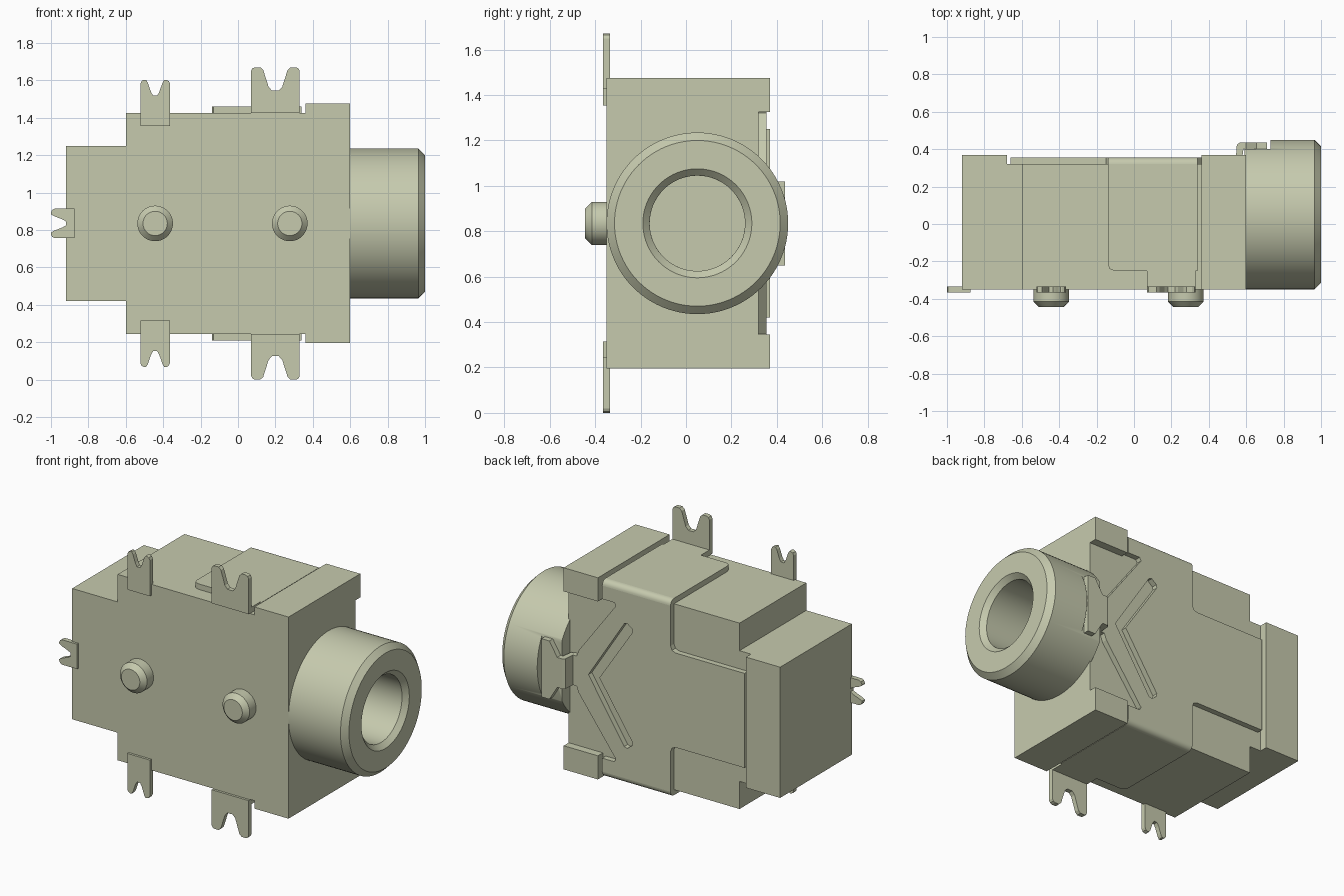
import bpy, bmesh, math
from mathutils import Vector

cube = bpy.data.objects.get("Cube")
if cube:
    bpy.data.objects.remove(cube, do_unlink=True)

mat = bpy.data.materials.new("pale olive grey")
mat.use_nodes = True
COLOR = (0.565, 0.591, 0.423, 1)
mat.diffuse_color = COLOR
mat.node_tree.nodes["Principled BSDF"].inputs["Base Color"].default_value = COLOR

ZC = 0.835                                   # height of the symmetry plane
AXES = {"x": lambda a, b, h: (h, a, b),      # profile in y, z
        "y": lambda a, b, h: (a, h, b),      # profile in x, z
        "z": lambda a, b, h: (a, b, h)}      # profile in x, y


def finish(name, bm, smooth=False):
    bmesh.ops.remove_doubles(bm, verts=bm.verts, dist=1e-5)
    bmesh.ops.recalc_face_normals(bm, faces=bm.faces)
    me = bpy.data.meshes.new(name)
    bm.to_mesh(me)
    bm.free()
    ob = bpy.data.objects.new(name, me)
    bpy.context.collection.objects.link(ob)
    me.materials.append(mat)
    if smooth:
        shade(ob)
    return ob


def activate(ob):
    bpy.ops.object.select_all(action="DESELECT")
    ob.select_set(True)
    bpy.context.view_layer.objects.active = ob


def shade(ob):
    activate(ob)
    bpy.ops.object.shade_smooth_by_angle(angle=math.radians(30))


def prism(name, pts, axis, lo, hi, smooth=False):
    """Extrude a closed 2D profile along an axis."""
    bm = bmesh.new()
    f = bm.faces.new([bm.verts.new(AXES[axis](a, b, lo)) for a, b in pts])
    ext = bmesh.ops.extrude_face_region(bm, geom=[f])
    step = Vector(AXES[axis](0, 0, hi - lo))
    verts = [g for g in ext["geom"] if isinstance(g, bmesh.types.BMVert)]
    bmesh.ops.translate(bm, verts=verts, vec=step)
    return finish(name, bm, smooth)


def box(name, x0, x1, y0, y1, z0, z1):
    return prism(name, [(x0, y0), (x1, y0), (x1, y1), (x0, y1)], "z", z0, z1)


def lathe(name, profile, axis, ca, cb, n=64):
    """Spin a closed (height, radius) profile about an axis through (ca, cb)."""
    bm = bmesh.new()
    rings = []
    for i in range(n):
        c, s = math.cos(2 * math.pi * i / n), math.sin(2 * math.pi * i / n)
        rings.append([bm.verts.new(AXES[axis](ca + r * c, cb + r * s, h)) for h, r in profile])
    m = len(profile)
    for i in range(n):
        p, q = rings[i], rings[(i + 1) % n]
        for j in range(m):
            k = (j + 1) % m
            if profile[j][1] == 0 and profile[k][1] == 0:
                continue
            bm.faces.new((p[j], p[k], q[k], q[j]))
    bmesh.ops.dissolve_degenerate(bm, dist=1e-6, edges=bm.edges)
    return finish(name, bm, True)


def cut(ob, cutter):
    cutter.hide_render = True
    mod = ob.modifiers.new("cut", "BOOLEAN")
    mod.operation, mod.solver, mod.object = "DIFFERENCE", "EXACT", cutter
    activate(ob)
    bpy.ops.object.modifier_apply(modifier=mod.name)


def drop(ob):
    bpy.data.objects.remove(ob, do_unlink=True)


def mirrored(half):
    """Complete a profile of (x, z) points across the symmetry plane."""
    return half + [(x, 2 * ZC - z) for x, z in reversed(half)]


# Stepped housing with the socket bore
housing = prism("housing", mirrored([(-0.92, 1.25), (-0.6, 1.25), (-0.6, 1.425),
                                     (0.36, 1.425), (0.36, 1.475), (0.6, 1.475)]),
                "y", -0.35, 0.32)
bore = lathe("bore_cutter", [(-0.3, 0), (-0.3, 0.21), (0.8, 0.21), (0.8, 0)], "x", 0.05, ZC)
cut(housing, bore)
drop(bore)
shade(housing)

# Raised pads on the back of the housing
box("rear_pad", -0.92, -0.68, 0.32, 0.37, 0.42, 1.25)
box("upper_corner_pad", 0.36, 0.6, 0.32, 0.37, 1.325, 1.475)
box("lower_corner_pad", 0.36, 0.6, 0.32, 0.37, 0.195, 0.345)

# Hollow barrel with a flat seat for the shield tongue
barrel = lathe("barrel", [(0.59, 0.21), (0.59, 0.4), (0.965, 0.4), (1.0, 0.365),
                          (1.0, 0.24), (0.97, 0.21)], "x", 0.05, ZC, 96)
seat = box("seat_cutter", 0.5, 0.73, 0.40, 0.6, 0.3, 1.4)
cut(barrel, seat)
drop(seat)
shade(barrel)

# Back shield plate with a chevron slot
shield = prism("shield_back", mirrored([
    (-0.66, 1.135), (-0.175, 1.135), (-0.15, 1.145), (-0.14, 1.17), (-0.14, 1.425),
    (0.34, 1.425), (0.34, 1.34), (0.255, 1.34), (0.245, 1.32), (0.505, 0.97),
    (0.52, 0.93), (0.56, 0.93)]), "y", 0.32, 0.355)
chevron = prism("slot_cutter", [(0.437, ZC), (0.185, 1.225), (0.165, 1.232), (0.13, 1.205),
                                (0.127, 1.185), (0.36, ZC), (0.127, 0.485), (0.13, 0.465),
                                (0.165, 0.438), (0.185, 0.445)], "y", 0.3, 0.4)
cut(shield, chevron)
drop(chevron)

# Tongue stepping up from the shield onto the barrel
prism("tongue_neck", [(0.535, 0.33), (0.575, 0.33), (0.585, 0.40), (0.61, 0.40),
                      (0.61, 0.435), (0.565, 0.435), (0.55, 0.425), (0.545, 0.355)],
      "z", 0.74, 0.93)
prism("tongue_head", mirrored([(0.60, 0.93), (0.655, 1.02), (0.71, 1.02)]), "y", 0.40, 0.435)

# Shield sides: wrapped flap and its rounded bend, above and below
R = 0.035
for side, s in (("upper", 1), ("lower", -1)):
    z0, z1 = sorted((ZC + s * 0.59, ZC + s * 0.625))
    prism(side + "_shield_flap", [(-0.14, 0.32), (-0.14, -0.215), (-0.13, -0.24), (-0.105, -0.25),
                                  (0.07, -0.25), (0.07, -0.35), (0.33, -0.35), (0.33, -0.25),
                                  (0.34, -0.25), (0.34, 0.32)], "z", z0, z1)
    arc = [(0.32 + R * math.sin(t * math.pi / 12), ZC + s * (0.59 + R * math.cos(t * math.pi / 12)))
           for t in range(7)]
    prism(side + "_shield_bend", [(0.32, ZC + s * 0.59)] + arc, "x", -0.14, 0.34, True)


def terminal(name, place, w, base, tip, notch):
    """Forked solder tab; place maps (across, outward) to (x, z)."""
    half = [(0.5 * w, base), (0.5 * w, tip - 0.02), (0.5 * w - 0.007, tip - 0.006),
            (0.5 * w - 0.02, tip), (0.31 * w, tip), (0.25 * w, tip - 0.015),
            (0.14 * w, tip - notch + 0.02), (0.07 * w, tip - notch)]
    pts = half + [(-u, v) for u, v in reversed(half)]
    prism(name, [place(u, v) for u, v in pts], "y", -0.365, -0.335)


# Forked terminals
for side, s in (("upper", 1), ("lower", -1)):
    terminal(side + "_large_terminal", lambda u, v: (0.2 + u, ZC + s * v), 0.26, 0.592, 0.835, 0.125)
    terminal(side + "_small_terminal", lambda u, v: (-0.443 + u, ZC + s * v), 0.158, 0.52, 0.768, 0.085)
terminal("rear_terminal", lambda u, v: (-v, ZC + u), 0.158, 0.875, 1.0, 0.08)

# Locating posts on the front
for name, x in (("right_post", -0.443), ("left_post", 0.277)):
    lathe(name, [(-0.34, 0), (-0.34, 0.095), (-0.415, 0.095), (-0.445, 0.065), (-0.445, 0)],
          "y", x, ZC, 48)
